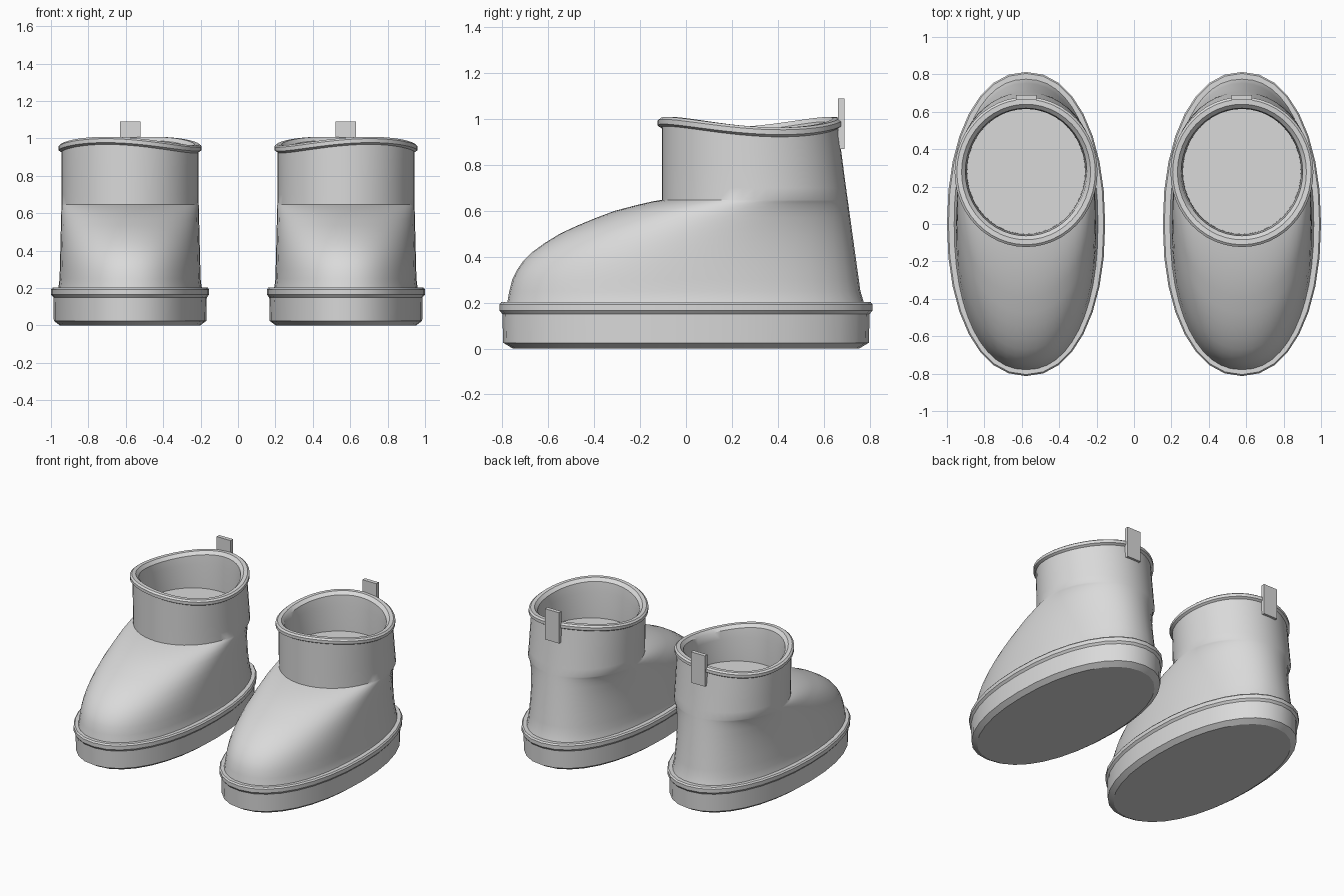
import bpy, bmesh, math

SEG = 48
CENTRE_X = 0.577

old = bpy.data.objects.get("Cube")
if old:
    bpy.data.objects.remove(old, do_unlink=True)

grey = bpy.data.materials.new("plain grey")
grey.use_nodes = True
grey.diffuse_color = (0.7, 0.7, 0.7, 1)
grey.node_tree.nodes["Principled BSDF"].inputs["Base Color"].default_value = (0.7, 0.7, 0.7, 1)


def finish(bm, name, angle):
    bmesh.ops.recalc_face_normals(bm, faces=bm.faces)
    mesh = bpy.data.meshes.new(name)
    bm.to_mesh(mesh)
    bm.free()
    mesh.materials.append(grey)
    obj = bpy.data.objects.new(name, mesh)
    bpy.context.collection.objects.link(obj)
    bpy.ops.object.select_all(action="DESELECT")
    obj.select_set(True)
    bpy.context.view_layer.objects.active = obj
    bpy.ops.object.shade_smooth_by_angle(angle=math.radians(angle))
    return obj


def wave(t, side):
    """Height of the wavy collar around the opening; t = 0 points outward."""
    return 0.023 * math.cos(2 * (t + math.radians(70)))


def loft(name, side, rings, angle=35, seg=SEG):
    """Each ring: height, half width, front y, back y, roundness, wave amount."""
    bm = bmesh.new()
    loops = []
    for z, half, front, back, power, amount in rings:
        loop = []
        for i in range(seg):
            t = 2 * math.pi * i / seg
            c, s = math.cos(t), math.sin(t)
            x = math.copysign(abs(c) ** (2 / power), c) * half
            y = math.copysign(abs(s) ** (2 / power), s) * (back - front) / 2
            loop.append(bm.verts.new((side * (CENTRE_X + x), y + (front + back) / 2,
                                      z + amount * wave(t, side))))
        loops.append(loop)
    for a, b in zip(loops, loops[1:]):
        for i in range(seg):
            j = (i + 1) % seg
            bm.faces.new((a[i], a[j], b[j], b[i]))
    bm.faces.new(loops[0])
    bm.faces.new(loops[-1])
    return finish(bm, name, angle)


def heel(z):
    return 0.76 - 0.139 * (z - 0.25)


# Toe profile: height and front y
TOE = [(0.25, -0.77), (0.3, -0.757), (0.34, -0.738), (0.38, -0.71), (0.42, -0.67),
       (0.46, -0.615), (0.5, -0.55), (0.535, -0.475), (0.57, -0.39), (0.6, -0.31),
       (0.625, -0.215), (0.64, -0.15), (0.648, -0.105)]


def make_boot(side, label):
    # Sole with welt and bevelled underside
    loft(label + "_sole", side, [
        (0, 0.375, -0.755, 0.755, 2.15, 0),
        (0.025, 0.408, -0.797, 0.797, 2.15, 0),
        (0.15, 0.41, -0.8, 0.8, 2.15, 0),
        (0.165, 0.423, -0.813, 0.813, 2.15, 0),
        (0.192, 0.423, -0.813, 0.813, 2.15, 0),
        (0.202, 0.415, -0.805, 0.805, 2.15, 0)], 30, 32)

    # Foot, shaft, rolled collar, inner wall and insole
    rings = [(0.19, 0.388, -0.782, 0.778, 2.2, 0), (0.21, 0.382, -0.777, 0.772, 2.2, 0)]
    for z, front in TOE:
        k = (z - 0.25) / 0.4
        rings.append((z, 0.377 - 0.01 * k, front, heel(z), 2.2 - 0.2 * k, 0))
    for z, amount in ((0.7, 0), (0.78, 0.2), (0.86, 0.5), (0.945, 1)):
        rings.append((z, 0.366, -0.105, heel(z), 2, amount))
    for z, r in ((0.947, 0.37), (0.955, 0.382), (0.976, 0.382), (0.986, 0.37),
                 (0.986, 0.345), (0.965, 0.325)):
        rings.append((z, r, 0.278 - r * 1.05, 0.278 + r * 1.05, 2, 1))
    rings += [(0.9, 0.317, -0.055, 0.615, 2, 0.5), (0.73, 0.315, -0.053, 0.615, 2, 0)]
    loft(label + "_upper", side, rings)

    # Pull tab behind the collar
    bm = bmesh.new()
    bmesh.ops.create_cube(bm, size=1)
    for v in bm.verts:
        v.co = (v.co.x * 0.11 + side * CENTRE_X, v.co.y * 0.028 + 0.676,
                v.co.z * 0.22 + 0.98)
    finish(bm, label + "_pull_tab", 30)


make_boot(1, "left_boot")
make_boot(-1, "right_boot")
